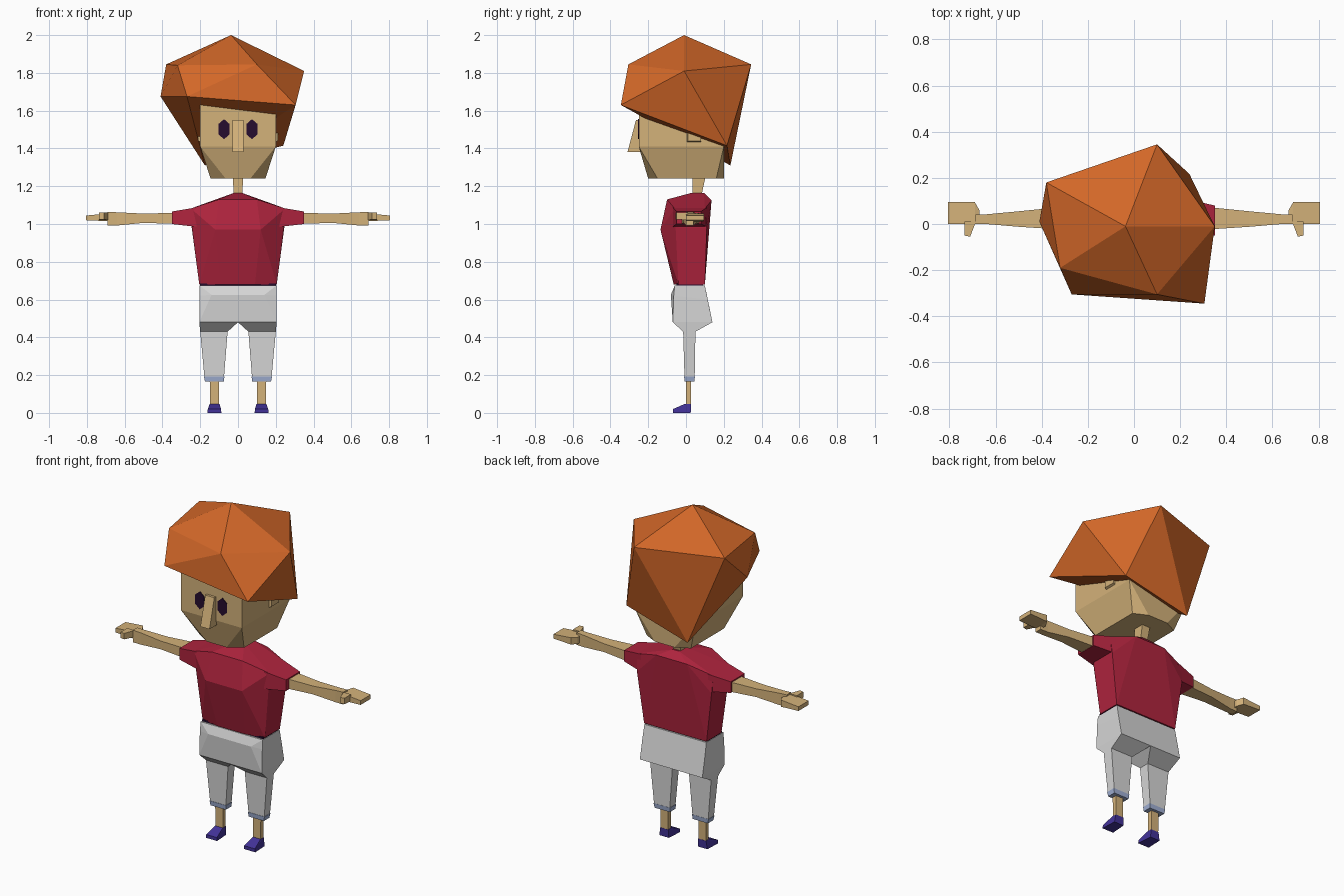
import bpy, bmesh, math
from mathutils import Vector

if "Cube" in bpy.data.objects:
    bpy.data.objects.remove(bpy.data.objects["Cube"])


def material(name, r, g, b):
    """Flat colour given as 0-255 display values, stored linear."""
    m = bpy.data.materials.new(name)
    m.diffuse_color = [((c / 255 + 0.055) / 1.055) ** 2.4 for c in (r, g, b)] + [1]
    m.use_nodes = True
    m.node_tree.nodes["Principled BSDF"].inputs["Base Color"].default_value = m.diffuse_color
    return m


SKIN = material("skin", 212, 178, 122)
HAIR = material("orange hair", 210, 103, 40)
SHIRT = material("red shirt", 176, 36, 62)
SHORTS = material("light grey shorts", 214, 214, 214)
CUFF = material("pale blue cuff", 160, 176, 212)
SHOE = material("indigo shoe", 66, 50, 152)
DARK = material("dark purple", 38, 12, 46)


def finish(bm, name, mat):
    bmesh.ops.recalc_face_normals(bm, faces=bm.faces)
    me = bpy.data.meshes.new(name)
    bm.to_mesh(me)
    bm.free()
    me.materials.append(mat)
    ob = bpy.data.objects.new(name, me)
    bpy.context.collection.objects.link(ob)
    return ob


def hull(name, mat, pts, mirror=False):
    """Faceted solid around a few corner points, optionally mirrored in x."""
    bm = bmesh.new()
    for x, y, z in pts:
        bm.verts.new((x, y, z))
        if mirror and abs(x) > 1e-5:
            bm.verts.new((-x, y, z))
    res = bmesh.ops.convex_hull(bm, input=bm.verts[:])
    inner = [g for g in res["geom_interior"] if isinstance(g, bmesh.types.BMVert)]
    bmesh.ops.delete(bm, geom=inner, context='VERTS')
    bmesh.ops.dissolve_limit(bm, angle_limit=0.01, verts=bm.verts[:], edges=bm.edges[:])
    return finish(bm, name, mat)


def loft(name, mat, axis, sections, s=1):
    """Rectangular tube. Section: position, a0, a1, b0, b1 along x ('x') or z ('z')."""
    bm = bmesh.new()
    rings = []
    for p, a0, a1, b0, b1 in sections:
        ring = []
        for a, b in ((a0, b0), (a1, b0), (a1, b1), (a0, b1)):
            co = (p, a, b) if axis == 'x' else (a, b, p)
            ring.append(bm.verts.new((co[0] * s, co[1], co[2])))
        rings.append(ring)
    for r, q in zip(rings, rings[1:]):
        for i in range(4):
            j = (i + 1) % 4
            bm.faces.new((r[i], r[j], q[j], q[i]))
    bm.faces.new(rings[0])
    bm.faces.new(rings[-1])
    return finish(bm, name, mat)


# Hair: one big faceted tuft
hull("hair", HAIR, [
    (-.037, -.01, 2), (.35, -.01, 1.81), (.10, .345, 1.845), (.10, -.305, 1.845),
    (-.38, .18, 1.845), (-.32, -.19, 1.84), (-.41, .01, 1.675), (-.27, -.305, 1.675),
    (.305, -.345, 1.63), (.24, .217, 1.415), (-.175, .235, 1.31)])

# Head with tapered jaw
hull("head", SKIN, [
    (.2, -.25, 1.64), (.2, -.25, 1.41), (.2, .2, 1.6), (.2, .2, 1.41),
    (.065, -.2, 1.24), (.145, -.15, 1.24), (.145, .16, 1.24), (.065, .2, 1.24)], True)
hull("nose", SKIN, [
    (.03, -.24, 1.55), (.03, -.265, 1.55), (.03, -.31, 1.38), (.03, -.24, 1.38)], True)
loft("neck", SKIN, 'z', [(1.12, -.022, .022, .035, .075), (1.28, -.028, .028, .035, .11)])

# Torso
hull("shirt", SHIRT, [
    (.02, .03, 1.165), (.02, .095, 1.165), (.1, -.1, 1.13), (.1, .135, 1.125),
    (.25, -.06, 1.082), (.25, .1, 1.082), (.12, -.135, .97), (.245, -.04, .98),
    (.245, .11, .98), (.205, -.04, .68), (.09, -.065, .68), (.205, .1, .68)], True)
loft("waistband", DARK, 'z', [(.66, -.2, .2, -.05, .09), (.685, -.2, .2, -.05, .09)])

# Shorts, upper part
hull("shorts", SHORTS, [
    (.203, -.06, .674), (.203, .1, .674), (.14, -.08, .625), (.205, -.065, .62),
    (.205, .115, .6), (.205, -.07, .48), (.205, .14, .48)], True)

for s, side in ((1, "left"), (-1, "right")):
    # Eye: flat tall hexagon
    ring = [(.03, .027), (.03, -.027), (0, -.053), (-.03, -.027), (-.03, .027), (0, .053)]
    hull(side + "_eye", DARK, [(s * .074 + u, y, 1.502 + v)
                               for u, v in ring for y in (-.254, -.248)])
    loft(side + "_ear", SKIN, 'x', [(.19, 0, .08, 1.43, 1.53), (.212, .01, .08, 1.44, 1.52)], s)
    # Sleeve, arm, hand, thumb
    loft(side + "_sleeve", SHIRT, 'x', [(.22, -.07, .11, .985, 1.088),
                                        (.35, -.05, .08, 1.0, 1.066)], s)
    loft(side + "_arm", SKIN, 'x', [(.3, -.025, .075, 1.0, 1.06), (.5, -.012, .055, 1.006, 1.055),
                                    (.64, 0, .042, .992, 1.062), (.69, 0, .04, .992, 1.064)], s)
    loft(side + "_hand", SKIN, 'x', [(.67, .01, .06, 1.01, 1.05), (.69, 0, .095, 1.015, 1.055),
                                     (.805, 0, .095, 1.02, 1.045)], s)
    hull(side + "_thumb", SKIN, [(s * x, y, z) for x, y, z0, z1 in (
        (.685, .01, 1.02, 1.06), (.735, .01, 1.02, 1.06),
        (.71, -.055, 1.025, 1.06), (.735, -.05, 1.025, 1.06)) for z in (z0, z1)])
    # Leg of the shorts, cuff, ankle, shoe
    loft(side + "_shorts_leg", SHORTS, 'z', [
        (.48, 0, .205, -.07, .14), (.43, .055, .2, -.015, .05),
        (.192, .074, .178, -.008, .046)], s)
    loft(side + "_cuff", CUFF, 'z', [(.192, .072, .18, -.01, .047),
                                     (.165, .075, .175, -.007, .044)], s)
    loft(side + "_ankle", SKIN, 'z', [(.2, .1, .15, 0, .028), (.035, .1, .148, 0, .026)], s)
    hull(side + "_shoe", SHOE, [(s * x, y, z) for x, y, z in (
        (.088, -.07, 0), (.162, -.07, 0), (.095, .025, 0), (.158, .025, 0),
        (.09, -.07, .02), (.16, -.07, .02), (.098, -.005, .048), (.15, -.005, .048),
        (.098, .027, .048), (.15, .027, .048))])
